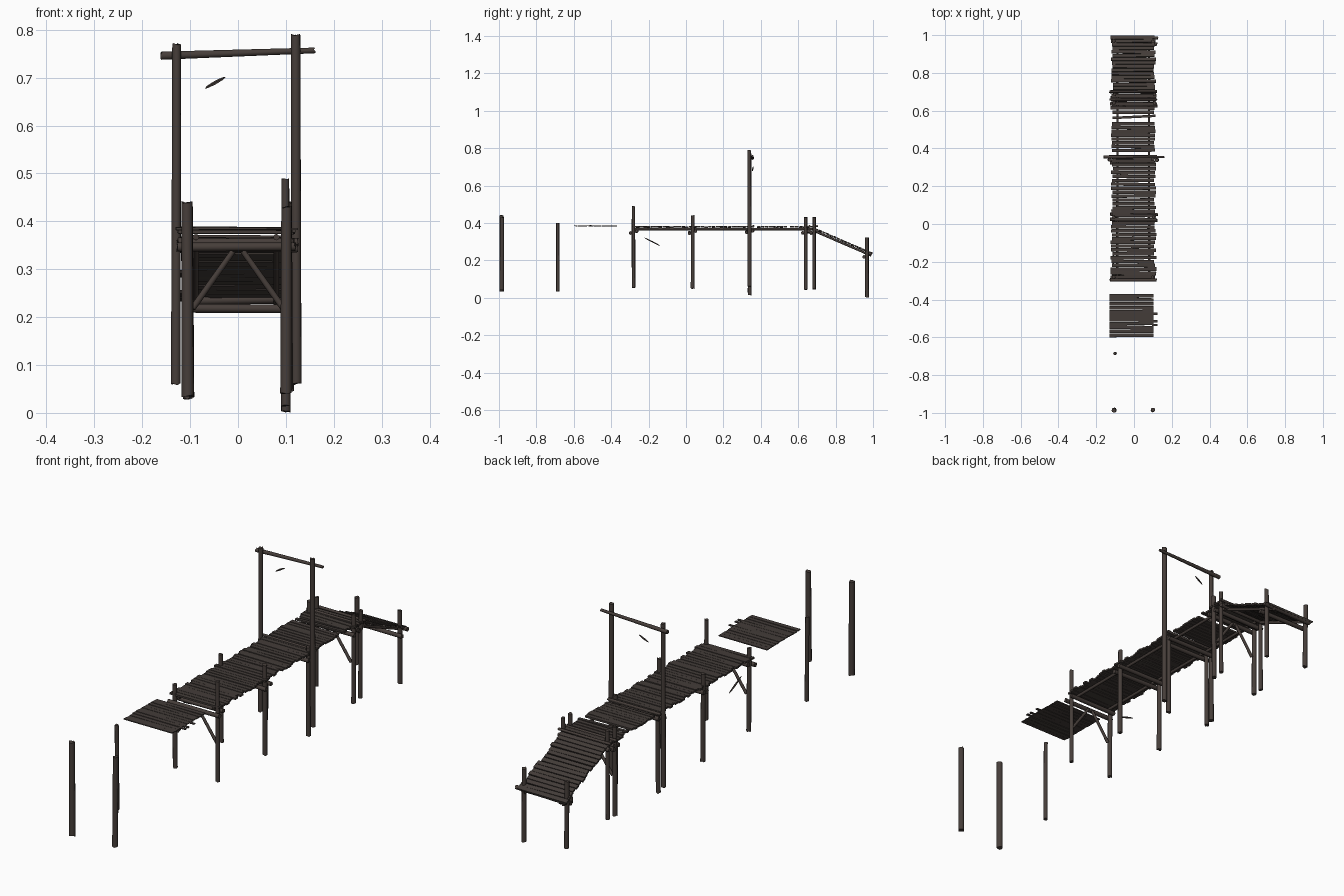
import bpy, bmesh, math, random
from mathutils import Vector, Matrix

random.seed(4)
if "Cube" in bpy.data.objects:
    bpy.data.objects.remove(bpy.data.objects["Cube"], do_unlink=True)


def make_material(name, rgb):
    m = bpy.data.materials.new(name)
    m.use_nodes = True
    m.diffuse_color = (*rgb, 1)
    m.node_tree.nodes["Principled BSDF"].inputs["Base Color"].default_value = (*rgb, 1)
    return m


WOOD = make_material("dark weathered wood", (0.062, 0.048, 0.042))
PLANK = make_material("dark plank wood", (0.056, 0.045, 0.040))


def jit(a):
    return random.uniform(-a, a)


def finish(name, bm, mat, smooth=False):
    mesh = bpy.data.meshes.new(name)
    bm.to_mesh(mesh)
    bm.free()
    mesh.materials.append(mat)
    ob = bpy.data.objects.new(name, mesh)
    bpy.context.collection.objects.link(ob)
    if smooth:
        bpy.ops.object.select_all(action='DESELECT')
        ob.select_set(True)
        bpy.context.view_layer.objects.active = ob
        bpy.ops.object.shade_smooth_by_angle(angle=math.radians(42))
    return ob


def log(name, a, b, r, taper=0.92):
    """Round timber between two points, with slightly uneven ends."""
    a, b = Vector(a), Vector(b)
    bm = bmesh.new()
    bmesh.ops.create_cone(bm, cap_ends=True, segments=10, radius1=r,
                          radius2=r * taper, depth=(b - a).length)
    for v in bm.verts:
        v.co.z += jit(r * 0.25)
    turn = (b - a).to_track_quat('Z', 'Y').to_matrix().to_4x4()
    bm.transform(Matrix.Translation((a + b) / 2) @ turn)
    return finish(name, bm, WOOD, True)


def add_box(bm, centre, size, rot):
    m = Matrix.Translation(centre) @ rot @ Matrix.Diagonal((*size, 1))
    bmesh.ops.create_cube(bm, size=1, matrix=m)


def planks(name, start, end, x0, x1, step=0.0205, thick=0.008, rough=0.008, width=0.018):
    """Row of cross planks laid from start to end, given as (y, z)."""
    (ya, za), (yb, zb) = start, end
    n = round(math.hypot(yb - ya, zb - za) / step)
    slope = math.atan2(zb - za, yb - ya)
    bm = bmesh.new()
    for i in range(n):
        t = (i + 0.5) / n
        l, r = x0 + jit(rough), x1 + jit(rough)
        rot = (Matrix.Rotation(jit(0.014), 4, 'Z') @ Matrix.Rotation(jit(0.008), 4, 'Y')
               @ Matrix.Rotation(slope + jit(0.04), 4, 'X'))
        z = za + (zb - za) * t + jit(0.001)
        add_box(bm, ((l + r) / 2, ya + (yb - ya) * t, z),
                (r - l, width + jit(0.0015), thick), rot)
    return finish(name, bm, PLANK)


# Posts: name, x, y, bottom, top, radius
for name, x, y, z0, z1, r in (
    ("front_post_right", -0.105, -0.985, 0.035, 0.44, 0.013),
    ("front_post_left", 0.10, -0.985, 0.04, 0.43, 0.012),
    ("lone_post", -0.10, -0.685, 0.035, 0.40, 0.009),
    ("deck_end_post_right", -0.105, -0.28, 0.06, 0.42, 0.010),
    ("deck_end_post_left", 0.10, -0.28, 0.055, 0.49, 0.009),
    ("middle_post_right", -0.105, 0.035, 0.05, 0.43, 0.010),
    ("middle_post_left", 0.105, 0.035, 0.05, 0.44, 0.010),
    ("gate_post_right", -0.13, 0.34, 0.06, 0.77, 0.010),
    ("gate_post_left", 0.122, 0.34, 0.06, 0.79, 0.011),
    ("gate_support_right", -0.105, 0.34, 0.03, 0.38, 0.010),
    ("gate_support_left", 0.10, 0.34, 0.015, 0.40, 0.010),
    ("rear_post_right", -0.107, 0.64, 0.045, 0.43, 0.010),
    ("rear_post_left", 0.107, 0.64, 0.045, 0.43, 0.010),
    ("ramp_top_post_right", -0.105, 0.685, 0.045, 0.43, 0.009),
    ("ramp_top_post_left", 0.107, 0.685, 0.05, 0.43, 0.009),
    ("ramp_foot_post_right", -0.105, 0.968, 0.03, 0.32, 0.010),
    ("ramp_foot_post_left", 0.10, 0.968, 0.003, 0.32, 0.010),
):
    log(name, (x, y, z0), (x + jit(0.003), y + jit(0.002), z1), r)

# Gate lintel
log("gate_lintel", (-0.16, 0.355, 0.746), (0.16, 0.355, 0.757), 0.0085, 0.7)

# Paired cross beams clamping each row of posts
for y, z in ((-0.28, 0.35), (0.035, 0.35), (0.34, 0.352), (0.64, 0.35), (0.685, 0.352), (0.968, 0.226)):
    for side in (-1, 1):
        dz = 0.009 * side if y > 0.9 else 0.004 * side
        log("cross_beam", (-0.122 + jit(0.01), y + side * 0.016, z + dz + jit(0.003)),
            (0.12 + jit(0.01), y + side * 0.016, z + dz + jit(0.003)), 0.0095)
# Upper rails tying the posts at deck level
for y in (0.36, 0.66, 0.70):
    log("top_rail", (-0.13, y, 0.383), (0.122, y, 0.383), 0.006)

# Stringers under deck and ramp
for x in (-0.088, 0.08):
    log("deck_stringer", (x, -0.285, 0.367), (x, 0.68, 0.367), 0.0065)
    log("ramp_stringer", (x, 0.685, 0.358), (x, 0.99, 0.226), 0.0065)

# Diagonal braces in the two braced frames
for y in (-0.28, 0.64):
    for side in (-1, 1):
        log("diagonal_brace", (side * 0.095, y, 0.218), (side * 0.01, y, 0.338), 0.0065)

# Decking
planks("deck_front_planks", (-0.29, 0.379), (0.035, 0.379), -0.12, 0.113)
planks("deck_middle_planks", (0.035, 0.379), (0.365, 0.379), -0.118, 0.113)
planks("deck_back_planks", (0.38, 0.379), (0.54, 0.379), -0.119, 0.11, rough=0.004)
planks("deck_rear_planks", (0.582, 0.379), (0.69, 0.379), -0.12, 0.113)
planks("ramp_planks", (0.69, 0.369), (0.997, 0.236), -0.118, 0.11)
planks("loose_deck_planks", (-0.6, 0.384), (-0.37, 0.384), -0.13, 0.103,
       thick=0.004, rough=0.001, width=0.0195)

# Three loose planks reaching past the others
bm = bmesh.new()
for y in (-0.475, -0.515, -0.535):
    add_box(bm, (0.11, y, 0.384), (0.03, 0.011, 0.004), Matrix())
finish("overhanging_planks", bm, PLANK)

# Skewed plank across the deck gap
bm = bmesh.new()
add_box(bm, (0, 0.567, 0.38), (0.23, 0.013, 0.007), Matrix.Rotation(0.05, 4, 'Z'))
finish("skewed_plank", bm, PLANK)


# Thin wood splinters
def splinter(name, a, b, r):
    a, b = Vector(a), Vector(b)
    bm = bmesh.new()
    turn = (b - a).to_track_quat('Z', 'Y').to_matrix().to_4x4()
    bmesh.ops.create_uvsphere(bm, u_segments=5, v_segments=4, radius=1,
                              matrix=Matrix.Translation((a + b) / 2) @ turn
                              @ Matrix.Diagonal((r, r, (b - a).length / 2, 1)))
    finish(name, bm, WOOD)


splinter("gate_splinter", (-0.07, 0.355, 0.677), (-0.025, 0.36, 0.702), 0.004)
splinter("deck_splinter", (-0.11, -0.225, 0.322), (-0.11, -0.135, 0.276), 0.004)
